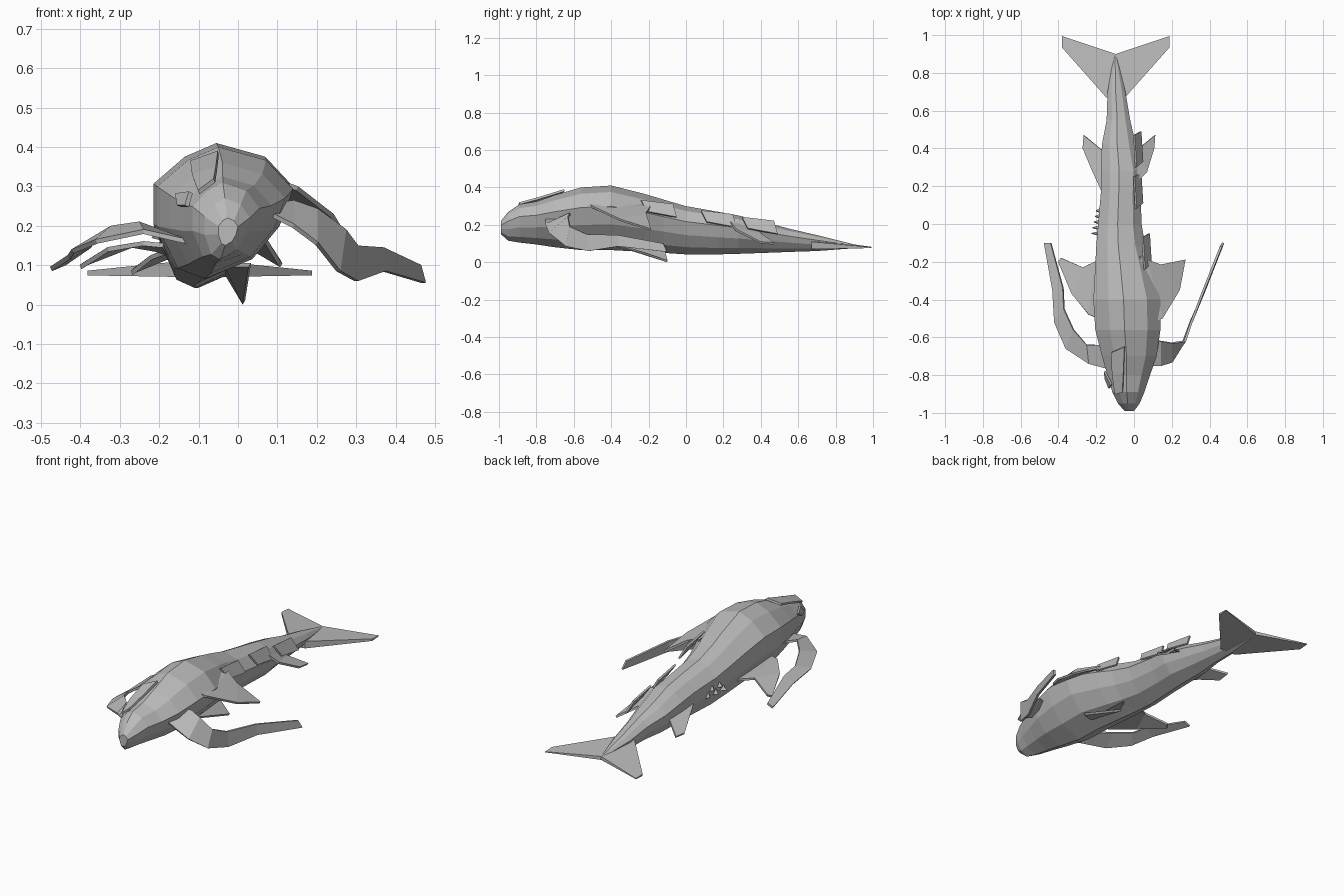
import bpy, bmesh, math

grey = bpy.data.materials.new("pale grey")
grey.diffuse_color = (0.5, 0.5, 0.5, 1)


def make(name, verts, faces, thick=0.0):
    me = bpy.data.meshes.new(name)
    me.from_pydata(verts, [], faces)
    bm = bmesh.new()
    bm.from_mesh(me)
    bmesh.ops.recalc_face_normals(bm, faces=bm.faces)
    bm.to_mesh(me)
    bm.free()
    me.materials.append(grey)
    ob = bpy.data.objects.new(name, me)
    bpy.context.collection.objects.link(ob)
    if thick:
        mod = ob.modifiers.new("thickness", 'SOLIDIFY')
        mod.thickness, mod.offset = thick, 0
    return ob


def blade(name, edge_a, edge_b, thick=0.012):
    """Flat fin spanned between two edges with equal point counts."""
    n = len(edge_a)
    faces = [(i, i + 1, n + i + 1, n + i) for i in range(n - 1)]
    return make(name, edge_a + edge_b, faces, thick)


# Body: a lopsided cross-section lofted from snout to tail root
PROFILE = [(-.1, 1), (-.55, .9), (-1, .7), (-1, .4), (-.7, .08), (-.3, 0),
           (.4, .15), (.8, .4), (1, .68), (.6, .9)]
# y, left x, right x, bottom z, top z
RINGS = [(-.99, -.05, .00, .15, .22), (-.95, -.085, .03, .115, .27),
         (-.89, -.115, .055, .105, .31), (-.80, -.14, .085, .095, .325),
         (-.70, -.17, .12, .08, .36), (-.56, -.205, .14, .065, .40),
         (-.40, -.215, .14, .065, .41), (-.22, -.205, .09, .055, .365),
         (-.12, -.20, .06, .05, .335), (0, -.19, .04, .042, .30),
         (.17, -.175, .035, .042, .27), (.28, -.175, .04, .045, .25),
         (.42, -.17, .01, .05, .215), (.55, -.145, -.02, .055, .18),
         (.70, -.14, -.045, .06, .145), (.90, -.105, -.095, .075, .095)]
verts, faces, n = [], [], len(PROFILE)
for y, xl, xr, zb, zt in RINGS:
    for u, v in PROFILE:
        verts.append(((xl + xr) / 2 + u * (xr - xl) / 2, y, zb + v * (zt - zb)))
for r in range(len(RINGS) - 1):
    for i in range(n):
        j = (i + 1) % n
        faces.append((r * n + i, r * n + j, (r + 1) * n + j, (r + 1) * n + i))
faces += [tuple(range(n)), tuple(range((len(RINGS) - 1) * n, len(RINGS) * n))]
make("body", verts, faces)

# Brow ridge beside the sunken eye on the head
blade("brow_ridge",
      [(-.10, -.90, .285), (-.115, -.80, .325), (-.12, -.68, .36)],
      [(-.06, -.89, .315), (-.055, -.78, .345), (-.05, -.65, .385)])
blade("eye_lid", [(-.15, -.82, .25), (-.13, -.87, .25)],
      [(-.155, -.78, .28), (-.12, -.85, .285)])

# Long curved front flippers
blade("left_long_flipper",
      [(-.13, -.77, .16), (-.24, -.74, .185), (-.36, -.66, .16),
       (-.42, -.52, .135), (-.43, -.35, .12), (-.475, -.10, .09)],
      [(-.16, -.64, .17), (-.25, -.64, .205), (-.32, -.56, .195),
       (-.37, -.45, .165), (-.375, -.34, .15), (-.44, -.10, .105)])
blade("right_long_flipper",
      [(.08, -.62, .25), (.14, -.62, .26), (.20, -.63, .24), (.27, -.62, .19),
       (.30, -.53, .15), (.365, -.36, .145), (.46, -.12, .10)],
      [(.08, -.75, .23), (.14, -.75, .20), (.20, -.73, .155), (.255, -.64, .085),
       (.30, -.52, .06), (.37, -.36, .085), (.472, -.10, .055)])

# Broad fins behind the flippers
blade("left_broad_fin",
      [(-.19, -.50, .15), (-.24, -.48, .155), (-.33, -.37, .14), (-.40, -.20, .095)],
      [(-.18, -.20, .13), (-.21, -.20, .14), (-.27, -.23, .15), (-.385, -.18, .105)])
blade("right_broad_fin",
      [(.08, -.53, .32), (.15, -.50, .295), (.24, -.35, .225), (.27, -.19, .175)],
      [(.03, -.17, .31), (.07, -.19, .295), (.14, -.215, .26), (.265, -.19, .18)])

# Fin hanging under the belly
blade("belly_fin", [(-.03, -.40, .10), (-.03, -.12, .08)],
      [(.03, -.38, .10), (.015, -.10, .005)])

# Small rear fins
blade("left_rear_fin", [(-.165, .16, .14), (-.22, .28, .12), (-.27, .40, .08)],
      [(-.15, .38, .13), (-.18, .40, .12), (-.265, .47, .085)])
blade("right_rear_fin", [(.02, .23, .22), (.065, .27, .17), (.105, .40, .105)],
      [(-.01, .38, .17), (.025, .40, .15), (.11, .47, .10)])

# Loose skin flaps along the right flank
for k, (y, z) in enumerate([(-.24, .29), (.08, .235), (.30, .20)]):
    x = [.075, .03, .03][k]
    blade(f"flank_flap_{k + 1}", [(x - .02, y, z + .04), (x - .03, y + .17, z + .02)],
          [(x + .015, y + .03, z - .02), (x + .005, y + .19, z - .05)], .01)

# Ragged strands on the left flank
for k in range(5):
    y = -.06 + k * .03
    z = .17 + .03 * (k % 2)
    make(f"strand_{k + 1}", [(-.18, y, z), (-.18, y + .02, z - .04),
                             (-.225 + .006 * k, y + .01, z - .03)], [(0, 1, 2)], .006)

# Tail flukes: one thick half on each side of the tail stalk
MID = -.097
for name, s in (("left_fluke", -1), ("right_fluke", 1)):
    tip = MID + s * .285
    top = [(MID, .67, .135), (MID + s * .05, .67, .11), (tip, .935, .086),
           (tip, .995, .082), (MID, .90, .095)]
    low = [(MID, .67, .065), (MID + s * .05, .67, .07), (tip, .935, .074),
           (tip, .995, .078), (MID, .90, .075)]
    sides = [(i, (i + 1) % 5, 5 + (i + 1) % 5, 5 + i) for i in range(5)]
    tris = [(0, 1, 4), (1, 2, 4), (2, 3, 4)]
    make(name, top + low, sides + tris + [tuple(i + 5 for i in t) for t in tris])
